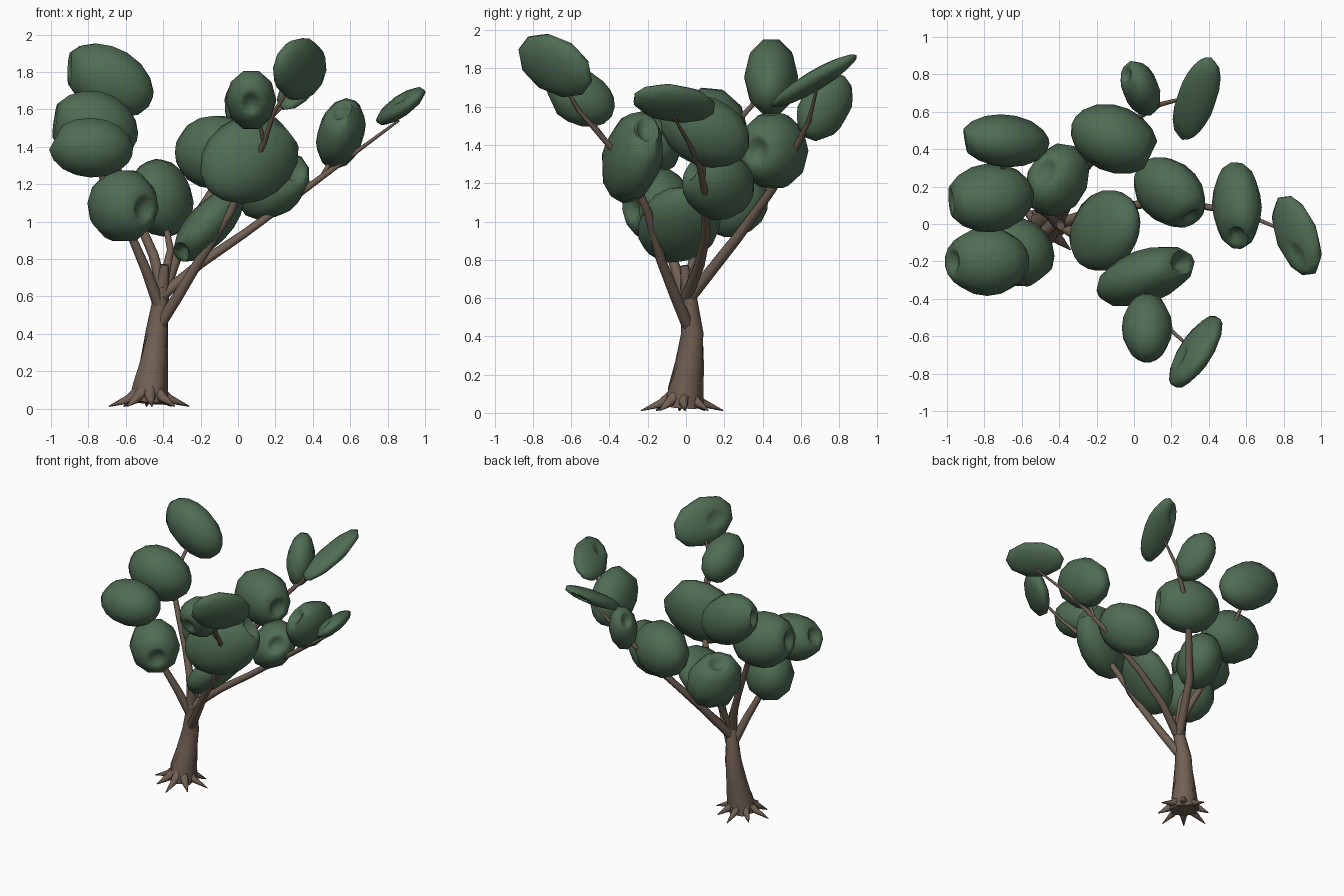
import bpy, bmesh, math
from mathutils import Vector, Matrix

if "Cube" in bpy.data.objects:
    bpy.data.objects.remove(bpy.data.objects["Cube"])


def material(name, color):
    m = bpy.data.materials.new(name)
    m.diffuse_color = (*color, 1)
    m.use_nodes = True
    m.node_tree.nodes["Principled BSDF"].inputs["Base Color"].default_value = m.diffuse_color
    return m


BARK = material("bark_brown", (0.165, 0.118, 0.088))
LEAF = material("leaf_green", (0.078, 0.15, 0.088))


def finish(bm, name, mat, angle=80):
    bmesh.ops.recalc_face_normals(bm, faces=bm.faces)
    mesh = bpy.data.meshes.new(name)
    bm.to_mesh(mesh)
    bm.free()
    mesh.materials.append(mat)
    ob = bpy.data.objects.new(name, mesh)
    bpy.context.collection.objects.link(ob)
    bpy.ops.object.select_all(action='DESELECT')
    ob.select_set(True)
    bpy.context.view_layer.objects.active = ob
    bpy.ops.object.shade_smooth_by_angle(angle=math.radians(angle))
    return ob


def skin(bm, rings):
    """Bridge successive rings of vertices and close both ends."""
    n = len(rings[0])
    for a, b in zip(rings, rings[1:]):
        for i in range(n):
            j = (i + 1) % n
            bm.faces.new((a[i], a[j], b[j], b[i]))
    bm.faces.new(rings[0])
    bm.faces.new(rings[-1])


def tube(name, path, r0, r1, sides=7, flute=0.0, radii=None):
    """Tapered limb along a path, optionally with a fluted section."""
    bm = bmesh.new()
    pts = [Vector(p) for p in path]
    rings = []
    for k, p in enumerate(pts):
        d = (pts[min(k + 1, len(pts) - 1)] - pts[max(k - 1, 0)]).normalized()
        u = d.cross(Vector((0, 1, 0.01))).normalized()
        v = d.cross(u)
        t = k / (len(pts) - 1)
        r = radii[k] if radii else r0 + (r1 - r0) * t
        ring = []
        for i in range(sides):
            a = 2 * math.pi * i / sides + 0.25 * k * bool(flute)
            rr = r * (1 + flute * (1 - t) * (-1) ** i)
            ring.append(bm.verts.new(p + (u * math.cos(a) + v * math.sin(a)) * rr))
        rings.append(ring)
    skin(bm, rings)
    return finish(bm, name, BARK)


def foliage(name, center, half, tilt, dent):
    """Low-poly ellipsoid clump. half = half extents in x, y, z,
    tilt = slant in the xy, xz and yz planes, dent = direction of the dimple."""
    x, y, z = half
    xy, xz, yz = tilt
    # lower-triangular stretch giving those extents and slants
    b = math.sqrt(1 - xy * xy)
    c = (yz - xy * xz) / b
    e = math.sqrt(max(0.02, 1 - xz * xz - c * c))
    stretch = Matrix(((x, 0, 0), (y * xy, y * b, 0), (z * xz, z * c, z * e)))
    pole = (stretch.inverted() @ Vector(dent)).normalized()
    turn = pole.to_track_quat('Z', 'Y').to_matrix()
    profile = [(0.12, -1), (0.42, -0.91), (0.74, -0.68), (0.94, -0.35), (1, 0),
               (0.94, 0.35), (0.74, 0.68), (0.46, 0.9), (0.3, 0.85), (0.18, 0.74)]
    bm = bmesh.new()
    n = 10
    rings = []
    for r, h in profile:
        ring = []
        for i in range(n):
            a = 2 * math.pi * i / n
            p = turn @ Vector((r * math.cos(a), r * math.sin(a), h))
            ring.append(bm.verts.new(Vector(center) + stretch @ p * 1.025))
        rings.append(ring)
    skin(bm, rings)
    return finish(bm, name, LEAF)


# Trunk, fluted and leaning
tube("trunk", [(-.475, -.01, .03), (-.468, -.005, .12), (-.45, .02, .26), (-.432, .035, .42),
               (-.41, .015, .6), (-.392, -.01, .77)], 0, 0, 14, 0.1,
     [.098, .09, .073, .058, .042, .022])

# Roots splayed around the foot
for i in range(8):
    a = math.radians(45 * i + 4)
    c, s = math.cos(a), math.sin(a)
    reach = 0.215 if i % 2 == 0 else 0.18
    tube(f"root_{i + 1}", [(-.475 + c * q, -.02 + s * q, h)
                           for q, h in ((.05, .09), (.11, .05), (reach, .012))],
         0, 0, 6, 0, [.038, .024, .003])

# Front limb
tube("front_limb", [(-.41, .01, .46), (-.32, -.05, .6), (-.2, -.13, .8), (-.04, -.2, 1.05),
                    (.06, -.29, 1.27), (.14, -.42, 1.42), (.19, -.56, 1.58), (.3, -.66, 1.75)], .034, .008)
tube("front_twig", [(.14, -.42, 1.42), (.1, -.55, 1.6)], .014, .007)
foliage("foliage_front_low", (-.155, -.035, .985), (.185, .215, .195), (.15, .65, .1), (-.6, -.4, -.6))
foliage("foliage_front_mid", (.06, -.28, 1.335), (.257, .16, .235), (.4, .15, .2), (.8, .3, .6))
foliage("foliage_front_high", (.07, -.555, 1.65), (.132, .18, .16), (0, 0, -.3), (0, -.9, -.1))
foliage("foliage_front_tip", (.33, -.683, 1.815), (.14, .192, .165), (.7, .1, -.35), (-.8, -.3, .3))

# Right limb
tube("right_limb", [(-.41, 0, .6), (-.2, .07, .775), (.035, .105, .935), (.33, .1, 1.15),
                    (.52, .07, 1.29), (.67, .02, 1.4), (.86, -.06, 1.54)], .032, .007)
tube("right_twig", [(.45, .09, 1.24), (.55, .1, 1.42)], .014, .008)
foliage("foliage_right_low", (.19, .17, 1.19), (.19, .185, .18), (-.25, .3, 0), (.6, -.7, .4))
foliage("foliage_right_mid", (.55, .1, 1.47), (.13, .23, .185), (-.05, .25, -.2), (0, -.7, .5))
foliage("foliage_right_tip", (.87, -.062, 1.617), (.13, .213, .1), (-.45, .75, -.2), (0, -.8, .3))

# Back limb
tube("back_limb", [(-.41, .0, .58), (-.29, .27, .92), (-.13, .45, 1.17), (0, .56, 1.36),
                   (.14, .64, 1.52), (.3, .68, 1.68)], .034, .008)
tube("back_twig", [(.07, .6, 1.44), (.04, .72, 1.58)], .014, .008)
foliage("foliage_back_low", (-.107, .455, 1.37), (.225, .183, .2), (-.2, 0, 0), (.9, -.4, 0))
foliage("foliage_back_mid", (.035, .725, 1.6), (.105, .145, .175), (-.3, -.1, .3), (-.5, .5, .7))
foliage("foliage_back_tip", (.335, .67, 1.735), (.125, .217, .138), (.5, .6, .9), (0, .8, .3))

# Left limb
tube("left_limb", [(-.42, .01, .55), (-.49, -.05, .74), (-.58, -.12, .95),
                   (-.72, -.17, 1.22), (-.79, -.2, 1.38)], .034, .011)
foliage("foliage_left_low", (-.615, -.15, 1.085), (.185, .18, .195), (-.1, 0, 0), (.6, -.7, -.1))
foliage("foliage_left_mid", (-.785, -.2, 1.395), (.22, .18, .162), (0, 0, 0), (-1, 0, .3))

# Upper left limb
tube("upper_left_limb", [(-.405, 0, .64), (-.45, .05, .82), (-.52, .1, .98), (-.61, .14, 1.2),
                         (-.7, .19, 1.42), (-.7, .32, 1.58), (-.69, .45, 1.72)], .032, .01)
tube("upper_left_twig", [(-.4, .01, .66), (-.36, .09, .85), (-.4, .2, 1.05)], .028, .012)
foliage("foliage_upper_left_low", (-.41, .235, 1.125), (.17, .195, .203), (.2, -.1, 0), (-.35, .25, .9))
foliage("foliage_upper_left_mid", (-.77, .14, 1.5), (.228, .18, .2), (.05, -.1, -.1), (-1, -.1, .2))
foliage("foliage_upper_left_top", (-.69, .445, 1.755), (.23, .138, .2), (-.1, -.3, 0), (-1, 0, .3))
